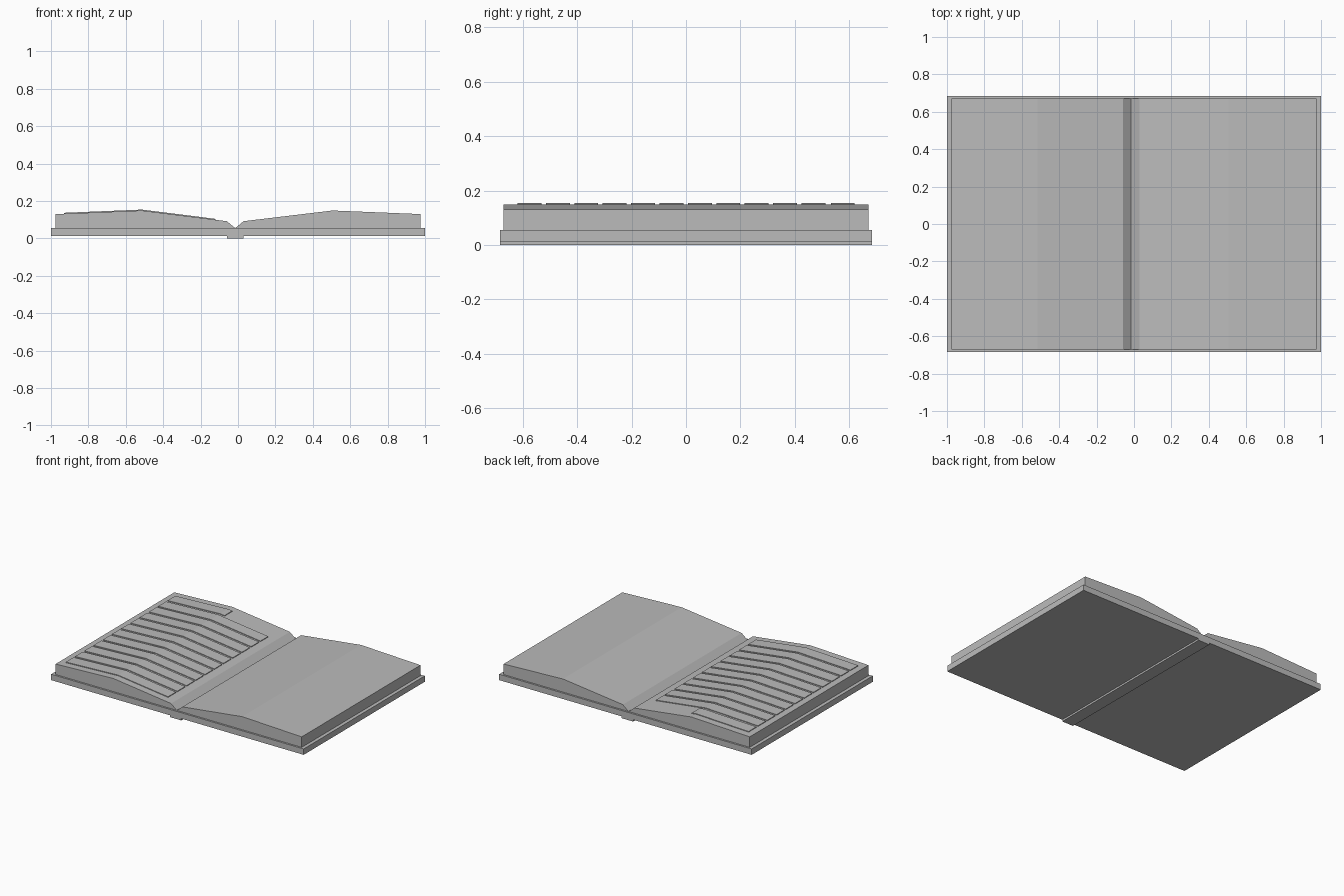
import bpy
import bmesh

if "Cube" in bpy.data.objects:
    bpy.data.objects.remove(bpy.data.objects["Cube"], do_unlink=True)

GREY = (0.5, 0.5, 0.5, 1.0)
grey = bpy.data.materials.new("plain grey")
grey.use_nodes = True
grey.diffuse_color = GREY
grey.node_tree.nodes["Principled BSDF"].inputs["Base Color"].default_value = GREY


def extrude_profile(name, profile, y0, y1):
    """Sweep an x/z outline from y0 to y1 as a closed solid."""
    bm = bmesh.new()
    face = bm.faces.new([bm.verts.new((x, y0, z)) for x, z in profile])
    swept = bmesh.ops.extrude_face_region(bm, geom=[face])["geom"]
    moved = [v for v in swept if isinstance(v, bmesh.types.BMVert)]
    bmesh.ops.translate(bm, verts=moved, vec=(0, y1 - y0, 0))
    bmesh.ops.recalc_face_normals(bm, faces=bm.faces)
    mesh = bpy.data.meshes.new(name)
    bm.to_mesh(mesh)
    bm.free()
    mesh.materials.append(grey)
    obj = bpy.data.objects.new(name, mesh)
    bpy.context.collection.objects.link(obj)
    return obj


def box(name, x0, x1, depth, z0, z1):
    return extrude_profile(name, [(x0, z0), (x1, z0), (x1, z1), (x0, z1)],
                           -depth, depth)


# Cover board and the spine strip below it
COVER_TOP = 0.055
box("cover", -1, 1, 0.685, 0.013, COVER_TOP)
box("spine", -0.06, 0.03, 0.685, 0, 0.013)

# Page blocks, each arched and sloping into the gutter
RIDGE = (-0.515, 0.149)
EDGE = (-0.975, 0.13)
INNER = (-0.06, 0.092)
GUTTER = (-0.015, COVER_TOP)
extrude_profile("right_pages", [(EDGE[0], COVER_TOP), GUTTER, INNER, RIDGE, EDGE],
                -0.672, 0.672)
extrude_profile("left_pages", [GUTTER, (0.975, COVER_TOP), (0.975, 0.13),
                               (0.505, 0.149), (0.03, 0.092)], -0.672, 0.672)


def page_height(x):
    a, b = (EDGE, RIDGE) if x < RIDGE[0] else (RIDGE, INNER)
    return a[1] + (b[1] - a[1]) * (x - a[0]) / (b[0] - a[0])


# Raised rows following the arch of one page, the top row shorter
ROWS, PITCH, WIDTH, RISE = 12, 0.1045, 0.088, 0.005
for i in range(ROWS):
    last = i == ROWS - 1
    y = -0.62 + i * PITCH + (0.003 if last else 0)
    xs = [-0.93, RIDGE[0], -0.48 if last else -0.12]
    lower = [(x, page_height(x) - 0.002) for x in xs]
    upper = [(x, page_height(x) + RISE) for x in reversed(xs)]
    extrude_profile(f"page_row_{i + 1}", lower + upper, y, y + WIDTH)
